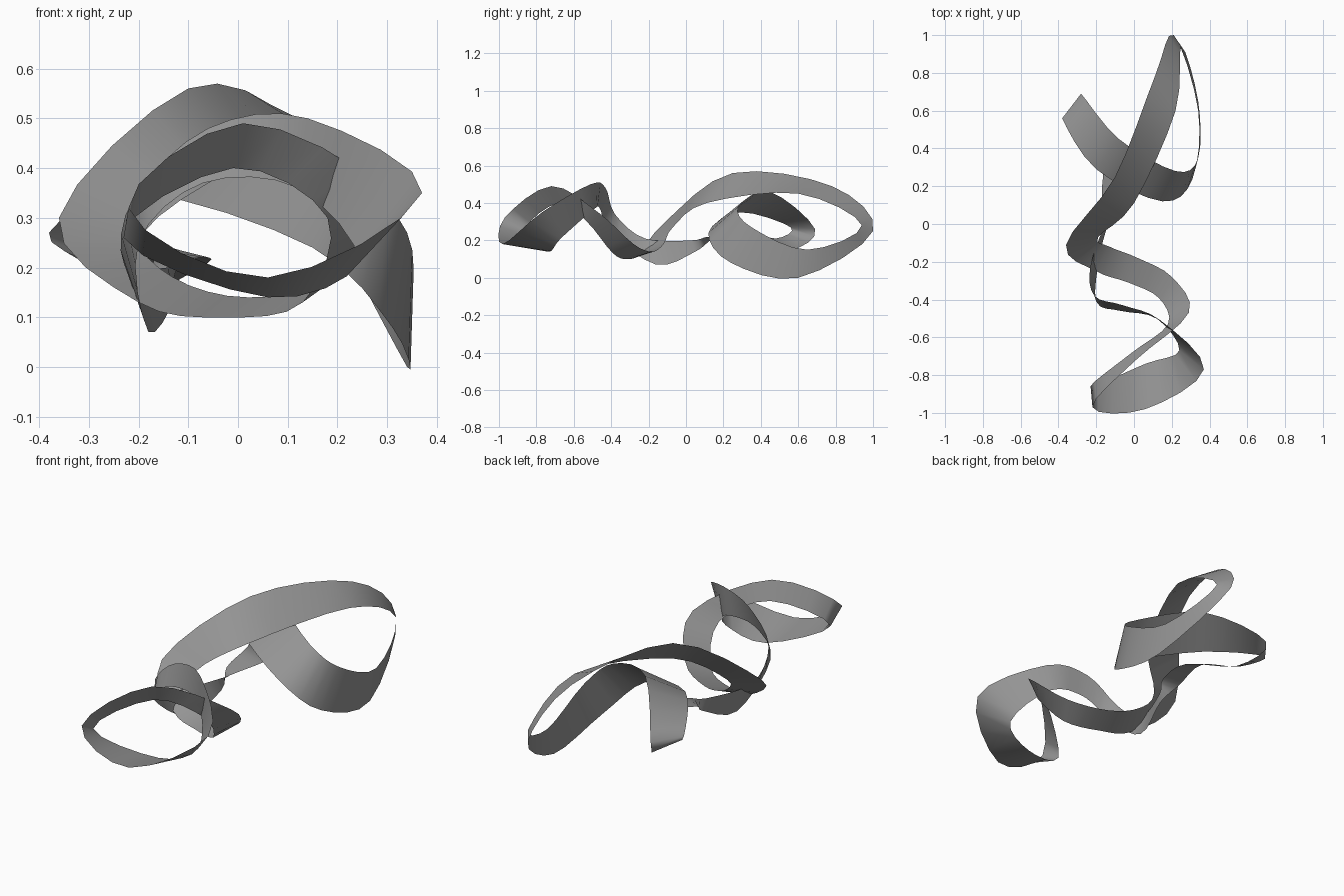
import bpy
import bmesh
from mathutils import Vector

STEPS = 4          # rows of faces between two neighbouring stations
UNIT = 0.01        # stations are given in hundredths

cube = bpy.data.objects.get("Cube")
if cube:
    bpy.data.objects.remove(cube, do_unlink=True)

# Stations along the closed ribbon: one point on each of its two edges.
stations = [
    # large loop: rising, far tip, returning underneath
    ((-36, -11, 30), (-19, -7, 27)),
    ((-10, 25, 56), (0, 11, 40)),
    ((11, 78, 49), (22, 60, 45)),
    ((21, 100, 25), (25, 94, 28)),
    ((34, 60, 0), (34, 65, 15)),
    ((31, 24, 8), (34, 35, 27)),
    # inner loop at the back
    ((15, 12, 24), (22, 28, 38)),
    ((-20, 29, 35), (-8, 45, 46)),
    ((-38, 56, 27), (-28, 69, 26)),
    ((-28, 48, 21), (-20, 56, 15)),
    ((-17, 32, 25), (-6, 33, 21)),
    # low link to the front, with a twist
    ((-17, 15, 21), (-8, 13, 22)),
    ((-13, 5, 14), (-14, 3, 20)),
    ((-18, -16, 7), (-23, -22, 21)),
    ((-20, -41, 25), (-21, -38, 34)),
    # front loop
    ((-7, -46, 37), (-6, -43, 48)),
    ((12, -50, 36), (14, -51, 50)),
    ((24, -67, 21), (37, -77, 35)),
    ((6, -74, 14), (6, -98, 18)),
    ((-23, -86, 26), (-22, -97, 32)),
    ((-1, -68, 40), (1, -72, 49)),
    ((18, -53, 30), (29, -47, 35)),
    # sweep back to the start
    ((13, -39, 13), (20, -28, 18)),
    ((-3, -31, 10), (2, -18, 14)),
    ((-20, -25, 13), (-13, -12, 18)),
]


def spline_point(points, index, t):
    """Point on a closed smooth curve through all the points."""
    count = len(points)
    before, start, end, after = (points[(index + k) % count] for k in (-1, 0, 1, 2))
    leave, arrive = (end - before) / 2, (after - start) / 2
    bend = (start - end) * 2 + leave + arrive
    ease = (end - start) * 3 - leave * 2 - arrive
    return start + t * (leave + t * (ease + t * bend))


def make_material(name, colour):
    material = bpy.data.materials.new(name)
    material.use_nodes = True
    material.diffuse_color = colour
    shader = next(n for n in material.node_tree.nodes if n.type == 'BSDF_PRINCIPLED')
    shader.inputs["Base Color"].default_value = colour
    return material


edges = [[Vector(pair[side]) * UNIT for pair in stations] for side in (0, 1)]

# Ribbon surface: cross rows joined by quads, closed into a ring
bm = bmesh.new()
rows = []
for row in range(len(stations) * STEPS):
    index, step = divmod(row, STEPS)
    rows.append([bm.verts.new(spline_point(edge, index, step / STEPS)) for edge in edges])
for (a, b), (c, d) in zip(rows, rows[1:] + rows[:1]):
    bm.faces.new((a, b, d, c)).smooth = True

mesh = bpy.data.meshes.new("twisted_ribbon")
bm.to_mesh(mesh)
bm.free()
mesh.materials.append(make_material("mid_grey", (0.3, 0.3, 0.3, 1)))
ribbon = bpy.data.objects.new("twisted_ribbon", mesh)
bpy.context.collection.objects.link(ribbon)
